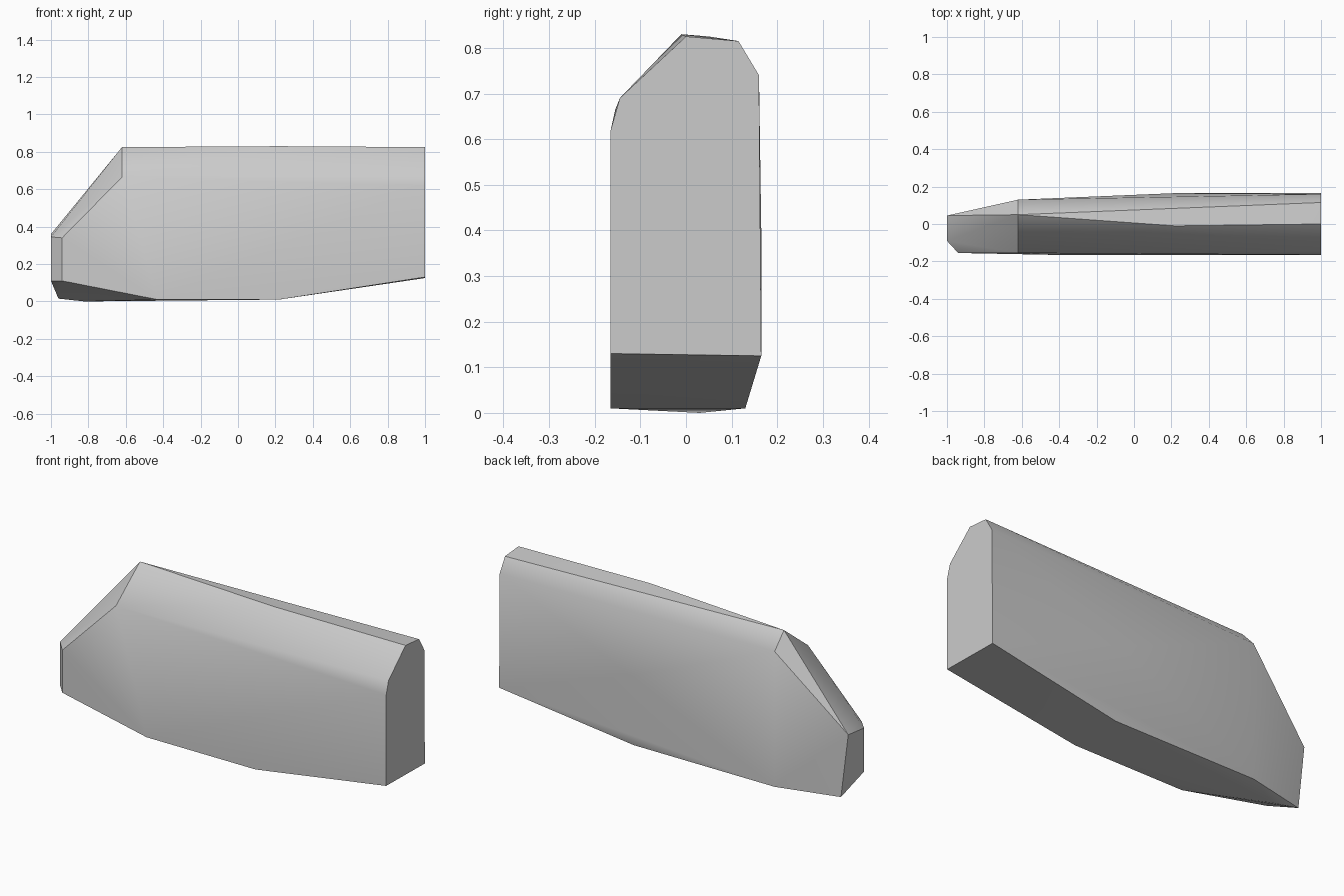
import bpy
import bmesh
import math

# Remove the default cube
default_cube = bpy.data.objects.get("Cube")
if default_cube:
    bpy.data.objects.remove(default_cube, do_unlink=True)


def make_material(name, colour):
    material = bpy.data.materials.new(name)
    material.use_nodes = True
    material.diffuse_color = colour
    shader = material.node_tree.nodes["Principled BSDF"]
    shader.inputs["Base Color"].default_value = colour
    return material


def wrap_sections(name, sections, material):
    """Skin a tight convex shell around (x, [(y, z), ...]) cross-sections."""
    bm = bmesh.new()
    for x, outline in sections:
        for y, z in outline:
            bm.verts.new((x, y, z))
    result = bmesh.ops.convex_hull(bm, input=bm.verts[:])
    spare = [v for v in bm.verts if not v.link_faces]
    bmesh.ops.delete(bm, geom=spare, context="VERTS")
    # Merge coplanar triangles into clean flat panels
    bmesh.ops.dissolve_limit(bm, angle_limit=math.radians(0.6),
                             verts=bm.verts[:], edges=bm.edges[:])
    bmesh.ops.recalc_face_normals(bm, faces=bm.faces[:])
    mesh = bpy.data.meshes.new(name)
    bm.to_mesh(mesh)
    bm.free()
    mesh.materials.append(material)
    obj = bpy.data.objects.new(name, mesh)
    bpy.context.collection.objects.link(obj)
    return obj


SIDE = 0.165   # half of the body's thickness

# Cross-sections from the flat end to the tapered nose
flat_end = [(-SIDE, 0.13), (SIDE, 0.125), (0.16, 0.74), (0.115, 0.815),
            (0, 0.825), (-0.145, 0.69), (-SIDE, 0.62)]
middle = [(-SIDE, 0.01), (0.13, 0.01), (SIDE, 0.4), (-0.01, 0.83)]
front_keel = [(-SIDE, 0.01)]
shoulder = [(0.05, 0.825), (0.13, 0.74), (0.13, 0.01), (-0.155, 0.665)]
keel_tip = [(0.03, 0)]
nose_chamfer = [(-0.155, 0.34), (-0.155, 0.11)]
nose_foot = [(0.05, 0.015)]
nose_tip = [(0.045, 0.36), (-0.09, 0.345), (-0.09, 0.11)]

sections = [(1, flat_end), (0.22, middle), (-0.43, front_keel),
            (-0.62, shoulder), (-0.82, keel_tip), (-0.94, nose_chamfer),
            (-0.96, nose_foot), (-1, nose_tip)]

grey = make_material("light grey", (0.6, 0.6, 0.6, 1))
body = wrap_sections("faceted_body", sections, grey)

# Smooth the gentle bends and keep the hard creases
bpy.ops.object.select_all(action="DESELECT")
body.select_set(True)
bpy.context.view_layer.objects.active = body
bpy.ops.object.shade_smooth_by_angle(angle=math.radians(34))
